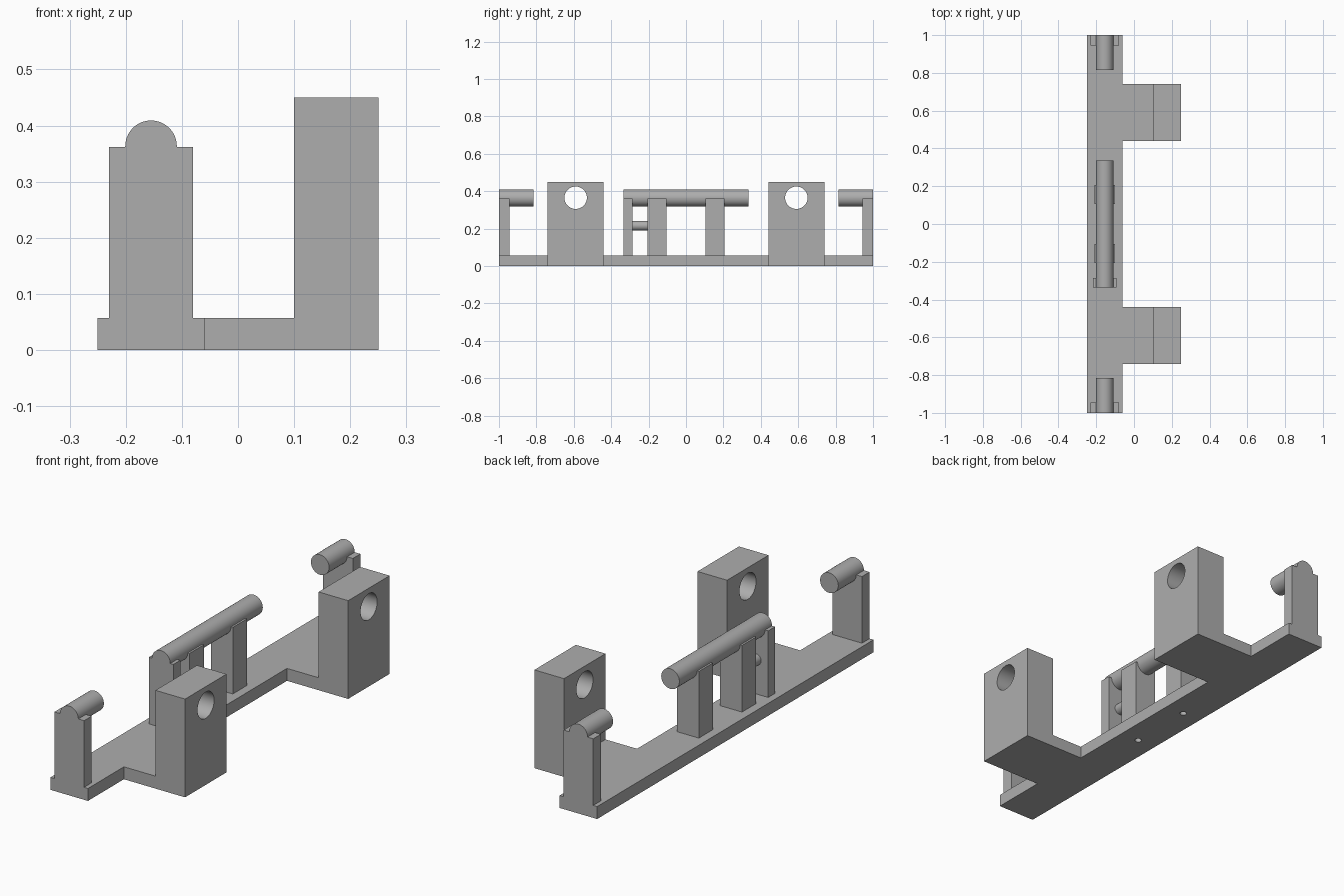
import bpy
import bmesh
from math import pi, radians
from mathutils import Matrix, Vector

cube = bpy.data.objects.get("Cube")
if cube:
    bpy.data.objects.remove(cube, do_unlink=True)

# Single material
GREY = (0.42, 0.42, 0.42, 1.0)
grey = bpy.data.materials.new("plain_grey")
grey.use_nodes = True
grey.diffuse_color = GREY
grey.node_tree.nodes["Principled BSDF"].inputs["Base Color"].default_value = GREY

# Shared dimensions
PLATE_TOP = 0.057
POST_TOP = 0.362
RAIL_X = -0.155
ROD_Z = 0.363
ROD_R = 0.046


def finish(name, bm):
    bmesh.ops.recalc_face_normals(bm, faces=bm.faces)
    mesh = bpy.data.meshes.new(name)
    bm.to_mesh(mesh)
    bm.free()
    mesh.materials.append(grey)
    obj = bpy.data.objects.new(name, mesh)
    bpy.context.collection.objects.link(obj)
    return obj


def box(name, x, y, z):
    low, high = (Vector(c) for c in zip(sorted(x), sorted(y), sorted(z)))
    bm = bmesh.new()
    bmesh.ops.create_cube(bm, size=1, matrix=Matrix.Translation((low + high) / 2)
                          @ Matrix.Diagonal((*(high - low), 1)))
    return finish(name, bm)


def cylinder(name, start, end, radius, segments=48):
    start, end = Vector(start), Vector(end)
    axis = end - start
    turn = axis.to_track_quat('Z', 'Y').to_matrix().to_4x4()
    bm = bmesh.new()
    bmesh.ops.create_cone(bm, cap_ends=True, segments=segments, radius1=radius,
                          radius2=radius, depth=axis.length,
                          matrix=Matrix.Translation((start + end) / 2) @ turn)
    return finish(name, bm)


def rod(name, y0, y1, z=ROD_Z, radius=ROD_R):
    return cylinder(name, (RAIL_X, y0, z), (RAIL_X, y1, z), radius)


def post(name, half_width, y0, y1):
    return box(name, (RAIL_X - half_width, RAIL_X + half_width), (y0, y1),
               (PLATE_TOP, POST_TOP))


def combine(target, parts, operation, keep=False):
    """Apply a boolean with each part in turn, then discard the parts."""
    for part in parts:
        mod = target.modifiers.new("combine", 'BOOLEAN')
        mod.operation = operation
        mod.solver = 'EXACT'
        mod.object = part
        bpy.context.view_layer.objects.active = target
        bpy.ops.object.modifier_apply(modifier=mod.name)
        if not keep:
            bpy.data.objects.remove(part, do_unlink=True)


# Flat base plate: long strip with two side arms
half = [(-0.06, 0.44), (0.25, 0.44), (0.25, 0.74), (-0.06, 0.74), (-0.06, 1), (-0.25, 1)]
outline = half + [(x, -y) for x, y in reversed(half)]
bm = bmesh.new()
face = bm.faces.new([bm.verts.new((x, y, 0)) for x, y in outline])
top = bmesh.ops.extrude_face_region(bm, geom=[face])["geom"]
bmesh.ops.translate(bm, vec=(0, 0, PLATE_TOP),
                    verts=[v for v in top if isinstance(v, bmesh.types.BMVert)])
base = finish("base_frame", bm)

# Upright blocks on the arms, each with a round through hole
blocks = [box("block", (0.1, 0.25), (s * 0.44, s * 0.74), (0, 0.45)) for s in (-1, 1)]
bores = [cylinder("bore", (0, s * 0.59, 0.365), (0.35, s * 0.59, 0.365), 0.06)
         for s in (-1, 1)]
combine(base, blocks, 'UNION')
combine(base, bores, 'DIFFERENCE')

# Post with a short inward rod at each end
supports = []
for side, s in (("front", -1), ("back", 1)):
    support = post(side + "_end_post", 0.075, s * 0.945, s)
    combine(support, [rod("stub", s * 0.815, s)], 'UNION')
    supports.append(support)

# Middle rack: three posts, a long top rod and a small cross pin
rack = rod("middle_rack", -0.335, 0.335)
combine(rack, [post("front_leg", 0.062, -0.335, -0.285),
               post("centre_leg", 0.055, -0.207, -0.105),
               post("back_leg", 0.055, 0.105, 0.207),
               rod("pin", -0.29, -0.2, 0.215, 0.026)], 'UNION')

# Small screw holes from below into the two wider legs
screws = [cylinder("screw_hole", (RAIL_X, y, -0.05), (RAIL_X, y, 0.2), 0.015, 24)
          for y in (-0.156, 0.156)]
combine(base, screws, 'DIFFERENCE', keep=True)
combine(rack, screws, 'DIFFERENCE')

# Smooth the round surfaces and keep the edges sharp
bpy.ops.object.select_all(action='DESELECT')
for obj in [base, rack, *supports]:
    obj.select_set(True)
bpy.context.view_layer.objects.active = base
bpy.ops.object.shade_smooth_by_angle(angle=radians(30))
